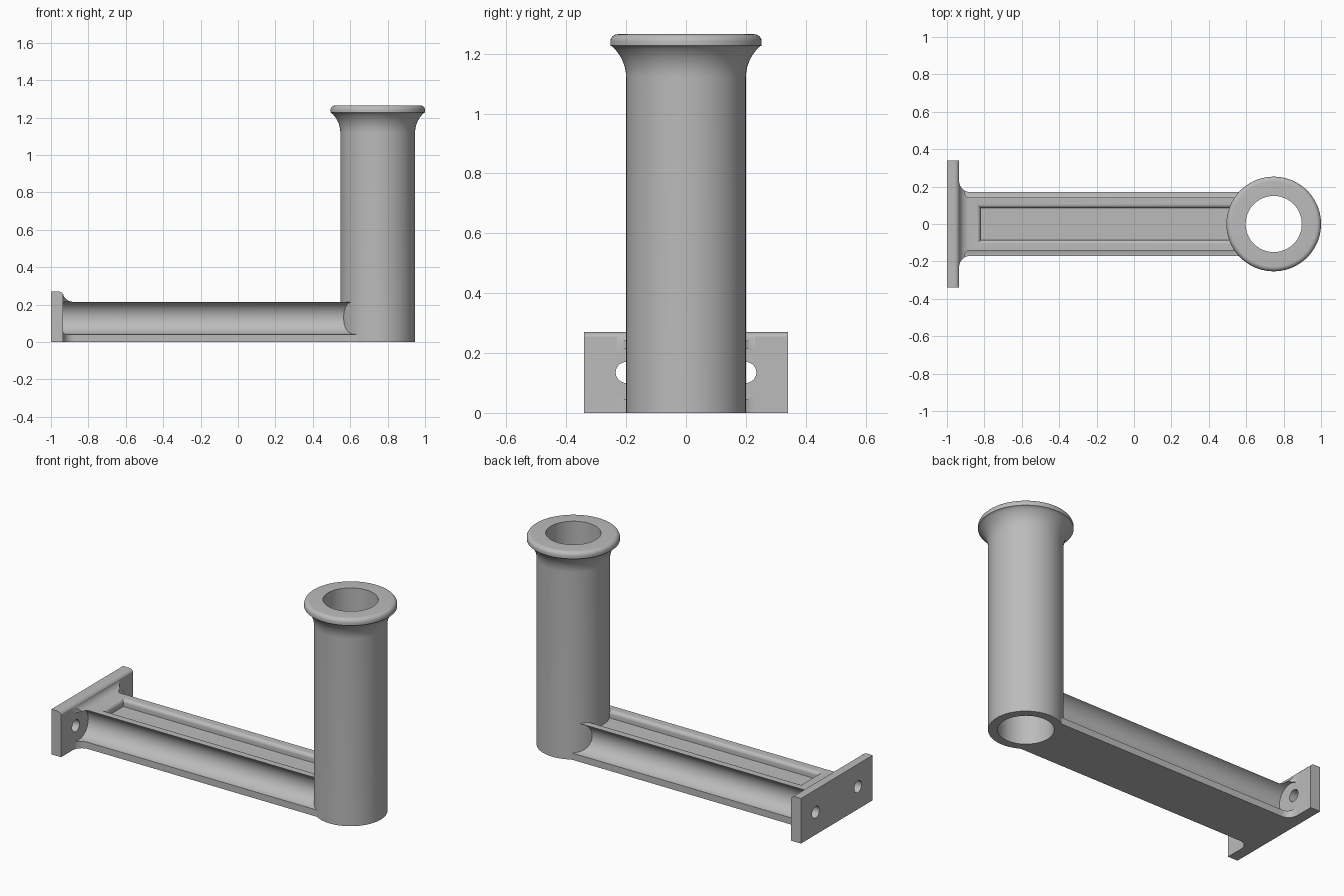
import bpy, bmesh, math
from mathutils import Vector

if "Cube" in bpy.data.objects:
    bpy.data.objects.remove(bpy.data.objects["Cube"])

TUBE_X = 0.747
PLATE_X = -0.935

grey = bpy.data.materials.new("light grey")
grey.diffuse_color = (0.5, 0.5, 0.5, 1)
grey.use_nodes = True
grey.node_tree.nodes["Principled BSDF"].inputs["Base Color"].default_value = grey.diffuse_color


def finish(bm, name):
    bmesh.ops.remove_doubles(bm, verts=bm.verts, dist=1e-5)
    bmesh.ops.recalc_face_normals(bm, faces=bm.faces)
    me = bpy.data.meshes.new(name)
    bm.to_mesh(me)
    bm.free()
    ob = bpy.data.objects.new(name, me)
    bpy.context.collection.objects.link(ob)
    me.materials.append(grey)
    return ob


def arc(cx, cy, r, a0, a1, n=10):
    steps = [math.radians(a0 + (a1 - a0) * i / n) for i in range(n + 1)]
    return [(cx + r * math.cos(a), cy + r * math.sin(a)) for a in steps]


def prism(name, points, start, offset):
    """Extrude a closed 3D outline along an offset."""
    bm = bmesh.new()
    face = bm.faces.new([bm.verts.new(Vector(p) + Vector(start)) for p in points])
    ext = bmesh.ops.extrude_face_region(bm, geom=[face])
    moved = [v for v in ext["geom"] if isinstance(v, bmesh.types.BMVert)]
    bmesh.ops.translate(bm, verts=moved, vec=offset)
    return finish(bm, name)


def rod_x(name, y, z, r, x0, x1, n):
    ring = [(0, a, b) for a, b in arc(y, z, r, 0, 360, n)[:-1]]
    return prism(name, ring, (x0, 0, 0), (x1 - x0, 0, 0))


def boolean(target, other, operation):
    mod = target.modifiers.new("bool", "BOOLEAN")
    mod.operation, mod.solver, mod.object = operation, "EXACT", other
    bpy.context.view_layer.objects.active = target
    bpy.ops.object.modifier_apply(modifier=mod.name)
    bpy.data.objects.remove(other)


# Arm and wall plate: plan outline with filleted corners
half = [(0.72, 0.17)] + arc(-0.875, 0.23, 0.06, 270, 180) + [(PLATE_X, 0.34), (-1, 0.34)]
plan = half + [(x, -y) for x, y in reversed(half)]
bracket = prism("bracket", [(x, y, 0) for x, y in plan], (0, 0, 0), (0, 0, 0.4))

# Side outline: rounded plate top flowing down to the arm
side = [(-1, 0), (0.8, 0), (0.8, 0.215)]
side += arc(-0.8819, 0.27, 0.055, 270, 199.7) + arc(-0.96, 0.242, 0.028, 19.7, 90)
side += [(-1.0, 0.27)]
side[0] = (-1.1, 0)
side[-1] = (-1.1, 0.27)
side_solid = prism("side_solid", [(x, 0, z) for x, z in side], (0, -0.5, 0), (0, 1, 0))
boolean(bracket, side_solid, "INTERSECT")

# Round scoops along both sides of the arm, and screw holes in the plate
for s in (-1, 1):
    boolean(bracket, rod_x("scoop", s * 0.172, 0.13, 0.09, PLATE_X - 0.0004, 0.9, 64), "DIFFERENCE")
    boolean(bracket, rod_x("screw_hole", s * 0.2, 0.135, 0.035, -1.1, -0.8, 32), "DIFFERENCE")

# Trough in the top of the arm, with a rounded lip
bm = bmesh.new()
levels = [(0.022, 0.25)] + [(0.022 * (1 - math.sin(a)), 0.193 + 0.022 * math.cos(a))
                            for a in [math.pi / 2 * i / 6 for i in range(7)]] + [(0, 0.172)]
rings = []
for grow, z in levels:
    w, end = 0.085 + grow, -0.82 - grow
    rings.append([bm.verts.new(p) for p in
                  ((end, -w, z), (0.7, -w, z), (0.7, w, z), (end, w, z))])
for a, b in zip(rings, rings[1:]):
    for i in range(4):
        j = (i + 1) % 4
        bm.faces.new((a[i], a[j], b[j], b[i]))
bm.faces.new(rings[0])
bm.faces.new(rings[-1])
boolean(bracket, finish(bm, "trough"), "DIFFERENCE")


def lathe(name, profile, n=96):
    bm = bmesh.new()
    verts = [bm.verts.new((r, 0, z)) for r, z in profile]
    edges = [bm.edges.new(e) for e in zip(verts, verts[1:])]
    bmesh.ops.spin(bm, geom=verts + edges, cent=(0, 0, 0), axis=(0, 0, 1),
                   angle=2 * math.pi, steps=n, use_merge=True)
    bmesh.ops.translate(bm, verts=bm.verts, vec=(TUBE_X, 0, 0))
    return finish(bm, name)


# Upright tube with a flared, rounded rim
profile = [(0, 0), (0.2, 0)] + arc(0.339, 1.12, 0.139, 180, 131)
profile += [(0.253, 1.227)] + arc(0.228, 1.24, 0.025, 0, 90, 8) + [(0, 1.265)]
boolean(bracket, lathe("tube", profile), "UNION")
boolean(bracket, lathe("bore", [(0, -0.1), (0.15, -0.1), (0.15, 1.4), (0, 1.4)]), "DIFFERENCE")

# Smooth curved surfaces, keep hard edges
bpy.ops.object.select_all(action="DESELECT")
bracket.select_set(True)
bpy.context.view_layer.objects.active = bracket
bpy.ops.object.shade_smooth_by_angle(angle=math.radians(30))
